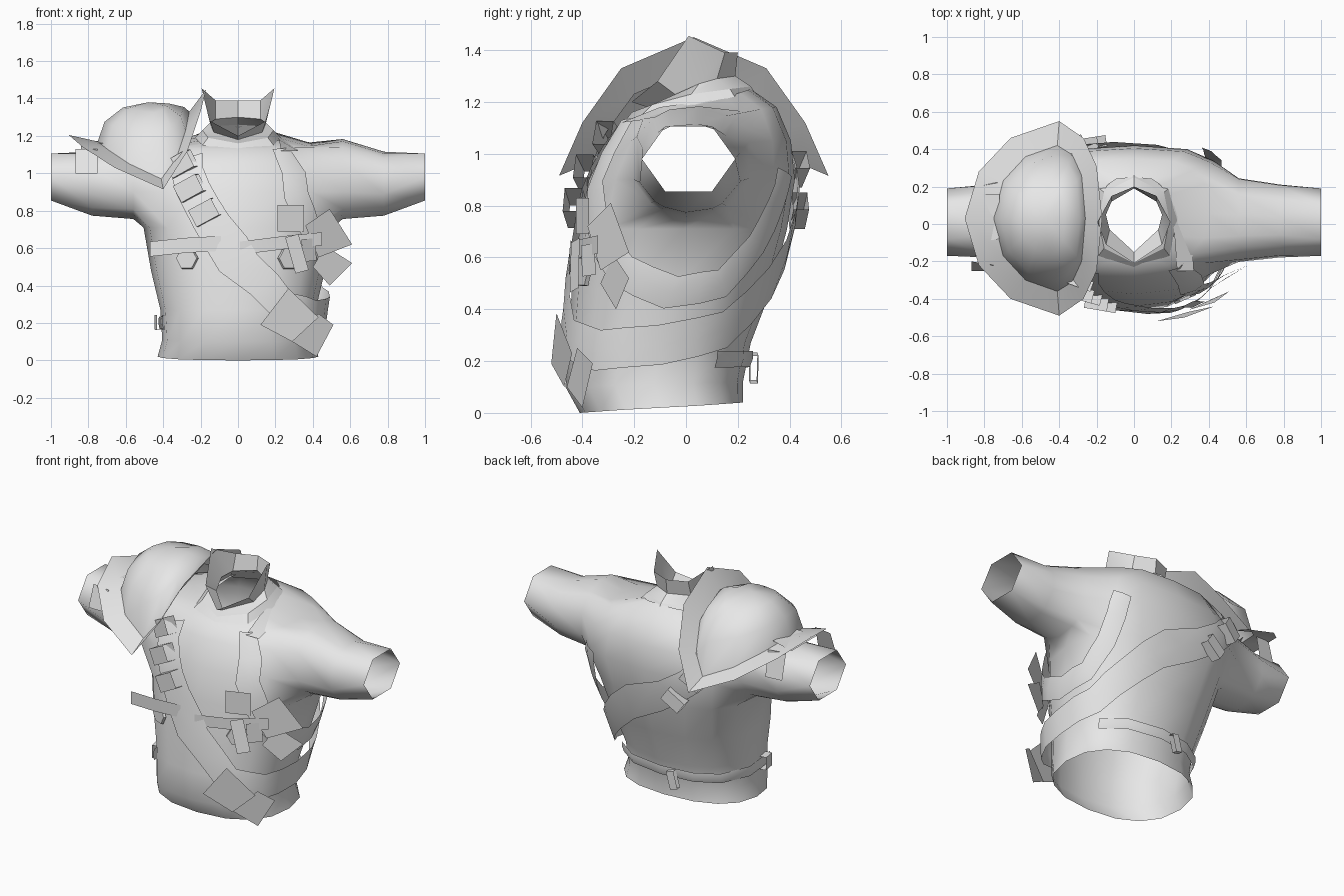
import bpy, bmesh, math
from mathutils import Vector, Matrix

if "Cube" in bpy.data.objects:
    bpy.data.objects.remove(bpy.data.objects["Cube"])

grey = bpy.data.materials.new("plain grey")
grey.diffuse_color = (0.8, 0.8, 0.8, 1)
grey.use_nodes = True
grey.node_tree.nodes["Principled BSDF"].inputs["Base Color"].default_value = grey.diffuse_color


def make(name, verts, faces, angle=50):
    me = bpy.data.meshes.new(name)
    me.from_pydata([tuple(v) for v in verts], [], faces)
    bm = bmesh.new()
    bm.from_mesh(me)
    bmesh.ops.remove_doubles(bm, verts=bm.verts, dist=.0005)
    bmesh.ops.recalc_face_normals(bm, faces=bm.faces)
    bm.to_mesh(me)
    bm.free()
    me.materials.append(grey)
    ob = bpy.data.objects.new(name, me)
    bpy.context.collection.objects.link(ob)
    bpy.ops.object.select_all(action='DESELECT')
    ob.select_set(True)
    bpy.context.view_layer.objects.active = ob
    bpy.ops.object.shade_smooth_by_angle(angle=math.radians(angle))
    return ob


def loft(name, rings, closed=True, angle=50):
    n = len(rings[0])
    faces = [(r * n + i, r * n + (i + 1) % n, (r + 1) * n + (i + 1) % n, (r + 1) * n + i)
             for r in range(len(rings) - 1) for i in range(n if closed else n - 1)]
    return make(name, [v for r in rings for v in r], faces, angle)


# Torso sections: front height, back height, half width, front y, back y
SECT = [(0.0, 0.04, .43, -.41, .22), (.1, .12, .405, -.465, .22), (.27, .27, .415, -.455, .25),
        (.48, .48, .465, -.44, .33), (.71, .71, .505, -.41, .39), (.9, .9, .53, -.375, .42),
        (1.05, 1.05, .5, -.30, .405), (1.13, 1.18, .40, -.24, .35), (1.15, 1.25, .18, -.18, .25)]


def power(v, e):
    return math.copysign(abs(v) ** e, v)


def section_point(s, a, off=0):
    """Point on a section; angle 0 is front, 90 degrees is +x. The upper back is squarer."""
    zf, zb, hw, yf, yb = s
    c, q = math.cos(a), math.sin(a)
    e = .85 if c > 0 else .85 - .2 * min(1, max(0, (zf - .5) / .4))
    return Vector(((hw + off) * power(q, e), (yf + yb) / 2 - ((yb - yf) / 2 + off) * power(c, e),
                   zf + (zb - zf) * (1 - c) / 2))


def surf(deg, z, off=0):
    for s, t in zip(SECT, SECT[1:]):
        if z <= t[0] or t is SECT[-1]:
            k = min(max((z - s[0]) / (t[0] - s[0]), 0), 1)
            m = [p + (q - p) * k for p, q in zip(s, t)]
            return section_point(m, math.radians(deg), off)


# Jacket body with arm openings running into both sleeves, which end in six sides
N = 16
verts = [section_point(s, 2 * math.pi * i / N) for s in SECT for i in range(N)]
faces = []
for r in range(len(SECT) - 1):
    for i in range(N):
        if 4 <= r <= 6 and (2 <= i <= 5 or 10 <= i <= 13):
            continue
        j = (i + 1) % N
        faces.append((r * N + i, r * N + j, (r + 1) * N + j, (r + 1) * N + i))
# Sleeve sections: x, centre y, centre z, half depth, half height
SLEEVE = [(.56, .02, .97, .235, .215), (.78, .015, .945, .205, .172), (1.0, .01, .98, .18, .145)]
for side, c0 in ((1, 2), (-1, 10)):
    loop = [4 * N + c0 + k for k in range(5)] + [5 * N + c0 + 4, 6 * N + c0 + 4]
    loop += [7 * N + c0 + 4 - k for k in range(5)] + [6 * N + c0, 5 * N + c0]
    angs = [math.atan2((verts[i].z - .97) / .21, (verts[i].y - .02) / .3) for i in loop]
    for x, cy, cz, hy, hz in SLEEVE:
        start = len(verts)
        for a in angs:
            if x == 1:
                a = round(a / math.radians(60)) * math.radians(60)
            verts.append(Vector((side * x, cy + hy * math.cos(a), cz + hz * math.sin(a))))
        new = list(range(start, len(verts)))
        for k in range(len(loop)):
            k2 = (k + 1) % len(loop)
            faces.append((loop[k], loop[k2], new[k2], new[k]))
        loop = new
make("jacket_body", verts, faces, 60)


def mirrored(half):
    """Close a half ring, front to back, across x = 0."""
    return half + [(-x, y, z) for x, y, z in half[-2:0:-1]]


# Standing collar with pointed tips and an open front
band = [(0, -.24, 1.12), (.19, -.17, 1.15), (.23, .02, 1.19), (.2, .2, 1.2), (0, .29, 1.2)]
low = [(0, -.21, 1.16), (.16, -.13, 1.19), (.19, .02, 1.23), (.16, .17, 1.25), (0, .25, 1.26)]
mid = [(0, -.15, 1.18), (.13, -.03, 1.22), (.15, .05, 1.27), (.12, .12, 1.29), (0, .19, 1.3)]
top = [(0, -.21, 1.20), (.15, -.11, 1.28), (.195, .01, 1.455), (.12, .15, 1.39), (0, .2, 1.39)]
loft("collar", [mirrored(r) for r in (low, mid, top)], angle=35)
loft("collar_band", [mirrored(r) for r in (band, low)], angle=35)


# Shoulder guard: domed shell and wide flared rim
def around(half):
    return half + [(x, .06 - y, z) for x, y, z in half[-2:0:-1]]


inner = around([(-.26, .03, 1.33), (-.28, -.2, 1.23), (-.33, -.31, 1.08), (-.41, -.36, .97),
                (-.58, -.3, 1.05), (-.70, -.17, 1.13), (-.75, .03, 1.17)])
outer = around([(-.17, .03, 1.45), (-.2, -.25, 1.33), (-.27, -.4, 1.12), (-.4, -.49, .915),
                (-.66, -.4, 1.03), (-.83, -.22, 1.14), (-.905, .03, 1.205)])
apex = Vector((-.48, .03, 1.38))
dome = []
for t in (0, 30, 60, 90):
    s, c = math.sin(math.radians(t)), math.cos(math.radians(t))
    dome.append([(apex.x + (x - apex.x) * s, apex.y + (y - apex.y) * s, z + (apex.z - z) * c)
                 for x, y, z in inner])
loft("shoulder_dome", dome, angle=60)
loft("shoulder_rim", [inner, outer], angle=35)


def strap(name, path, width, off=.02, side_off=0):
    """Ribbon lying on the torso along (angle, height) points; side_off lifts it on the +x side."""
    pts = []
    for (a, z), (b, w) in zip(path, path[1:]):
        pts += [(a + (b - a) * k / 2, z + (w - z) * k / 2) for k in range(2)]
    pts.append(path[-1])
    lo, mi, hi = [], [], []
    for i, (a, z) in enumerate(pts):
        p, q = pts[max(i - 1, 0)], pts[min(i + 1, len(pts) - 1)]
        d = Vector((math.radians(q[0] - p[0]) * .43, q[1] - p[1])).normalized() * width / 2
        da = math.degrees(d.y / .43)
        o = off + side_off * max(0, math.sin(math.radians(a)))
        lo.append(surf(a + da, z - d.x, o))
        mi.append(surf(a, z, o + .005))
        hi.append(surf(a - da, z + d.x, o))
    return loft(name, [lo, mi, hi], closed=False)


strap("diagonal_strap", [(-31, 1.08), (-23, .92), (-13, .74), (0, .52), (28, .29), (58, .24), (90, .26),
                         (122, .32), (150, .5), (180, .72), (205, .9), (228, 1.06)], .16, .025, .035)
strap("shoulder_strap", [(30, 1.13), (31, .88), (45, .68), (65, .55), (90, .465), (113, .5),
                         (128, .65), (136, .8), (141, .93)], .125, .015, .025)
strap("waist_belt", [(125, .2), (180, .2), (230, .19), (292, .2)], .07, .015)
loft("shoulder_strap_top", [[(x, .1, 1.32 - x * .55), (x + .02, -.1, 1.27 - x * .45), (x + .03, -.25, 1.12)]
                            for x in (.2, .29)], closed=False)
# Chest straps stand off the ribs at their outer ends
loft("chest_strap_left", [[(-.09, -.445, z + .01), (-.28, -.44, z), (-.47, -.40, z - .02)]
                          for z in (.575, .655)], closed=False)
loft("chest_strap_right", [[(.01, -.45, z - .03), (.25, -.43, z), (.45, -.34, z + .02)]
                           for z in (.595, .665)], closed=False)


def frame(deg, z, off, roll):
    p = surf(deg, z, off)
    side = (surf(deg + 4, z) - surf(deg - 4, z)).normalized()
    out = side.cross(Vector((0, 0, 1)))
    m = Matrix((side, Vector((0, 0, 1)), out)).transposed().to_4x4()
    return Matrix.Translation(p) @ m @ Matrix.Rotation(math.radians(roll), 4, 'Z')


def plate(name, deg, z, w, h, roll=0, off=.05, tilt=0):
    m = frame(deg, z, off, roll) @ Matrix.Rotation(math.radians(tilt), 4, 'X')
    make(name, [m @ Vector((x * w / 2, y * h / 2, 0))
                for x, y in ((-1, -1), (1, -1), (1, 1), (-1, 1))], [(0, 1, 2, 3)])


def block(name, deg, z, w, h, d, roll=0, off=.05):
    m = frame(deg, z, off, roll)
    loft(name, [[m @ Vector((x * w / 2, y * h / 2, k * d / 2)) for x, y, k in
                 ((s, -1, -1), (s, -1, 1), (s, 1, 1), (s, 1, -1))] for s in (-1, 1)], angle=30)


# Flat pouches and flaps, given by their corners
for name, corners in {
    "hip_pouch_front": [(.27, -.5, .385), (.43, -.44, .23), (.29, -.47, .10), (.12, -.52, .19)],
    "hip_pouch_side": [(.51, -.36, .19), (.42, -.40, .02), (.29, -.46, .10), (.43, -.42, .25)],
    "chest_pouch": [(.49, -.29, .81), (.61, -.22, .62), (.43, -.33, .55), (.36, -.38, .72)],
    "side_flap": [(.47, -.28, .61), (.61, -.22, .52), (.49, -.27, .40), (.40, -.33, .5)],
    "sleeve_patch": [(-.87, -.25, 1.0), (-.75, -.25, 1.0), (-.75, -.22, 1.13), (-.87, -.2, 1.13)],
    "sleeve_patch_back": [(-.84, .24, .99), (-.73, .25, .99), (-.73, .22, 1.15), (-.84, .2, 1.15)],
    "sleeve_flap": [(-.85, -.1, 1.15), (-.72, -.08, 1.16), (-.72, .16, 1.18), (-.85, .16, 1.15)],
}.items():
    make(name, corners, [(0, 1, 2, 3)])
plate("strap_patch", 27, .76, .15, .14, 0, .04)
plate("hanging_tab", 32, .57, .08, .2, 14, .06, -8)
plate("tab_cross", 42, .59, .09, .12, 5, .05)

# Ammunition blocks on the diagonal strap, front and back
for i, (a, z) in enumerate([(-30, 1.05), (-23, .92), (-15, .79)]):
    block(f"strap_block_front_{i}", a, z, .14, .1, .07, 28, .045)
for i, (a, z) in enumerate([(208, .94), (196, .78)]):
    block(f"strap_block_back_{i}", a, z, .13, .08, .06, -35, .045)
block("belt_buckle", 281, .2, .08, .08, .04, 0, .015)
block("belt_clip", 189, .16, .05, .11, .03, 15, .035)

# Six-sided chest rings
for side in (-1, 1):
    m = frame(side * 30, .545, .025, 0)
    loft("chest_ring", [[m @ Vector((r * math.cos(math.radians(60 * k)), r * math.sin(math.radians(60 * k)), d))
                         for k in range(6)] for r, d in ((.064, -.02), (.06, -.005), (0, -.005))], angle=30)
